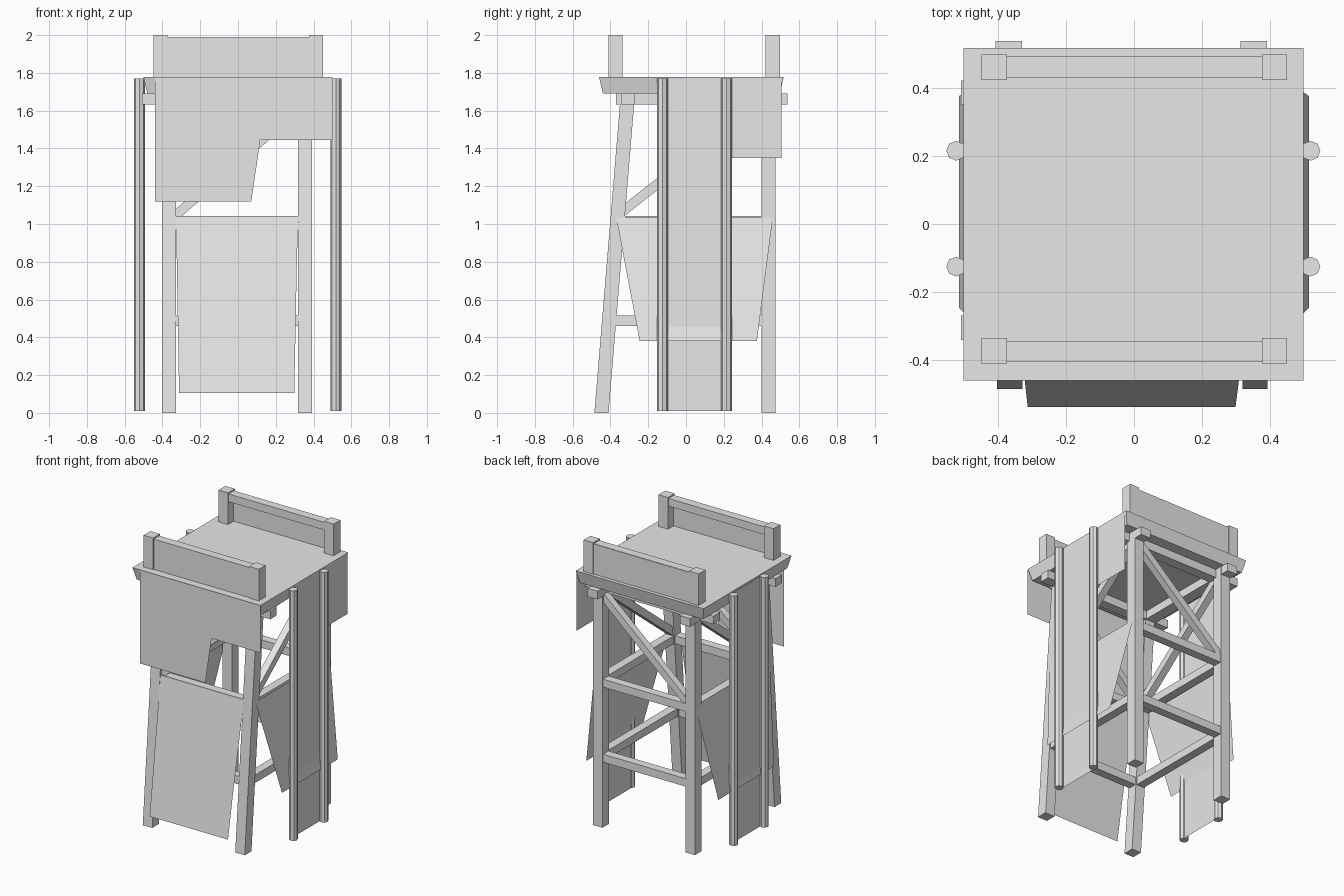
import bpy
import bmesh
from mathutils import Vector

cube = bpy.data.objects.get("Cube")
if cube:
    bpy.data.objects.remove(cube, do_unlink=True)

grey = bpy.data.materials.new("weathered_grey")
grey.use_nodes = True
grey.diffuse_color = (0.8, 0.8, 0.8, 1)
grey.node_tree.nodes["Principled BSDF"].inputs["Base Color"].default_value = (0.8, 0.8, 0.8, 1)


def finish(name, bm):
    mesh = bpy.data.meshes.new(name)
    bm.to_mesh(mesh)
    bm.free()
    mesh.materials.append(grey)
    obj = bpy.data.objects.new(name, mesh)
    bpy.context.collection.objects.link(obj)
    return obj


def box(name, low, high, taper=0.0, lean=0.0):
    """Box between two corners; taper insets the bottom, lean shifts the top in y."""
    bm = bmesh.new()
    bmesh.ops.create_cube(bm, size=1)
    low, high = Vector(low), Vector(high)
    mid, size = (low + high) / 2, high - low
    for v in bm.verts:
        inset = taper if v.co.z < 0 else 0
        shift = lean if v.co.z > 0 else 0
        v.co = Vector((mid.x + v.co.x * (size.x - 2 * inset),
                       mid.y + v.co.y * (size.y - 2 * inset) + shift,
                       mid.z + v.co.z * size.z))
    return finish(name, bm)


def strut(name, start, end, thick=0.05):
    """Square bar between two points."""
    start, end = Vector(start), Vector(end)
    axis = end - start
    bm = bmesh.new()
    bmesh.ops.create_cube(bm, size=1)
    for v in bm.verts:
        v.co = Vector((v.co.x * thick, v.co.y * thick, v.co.z * axis.length))
    obj = finish(name, bm)
    obj.location = (start + end) / 2
    # keep the bar's sides square to the wall it braces
    up = Vector((0, 1, 0)) if abs(axis.x) > abs(axis.y) else Vector((1, 0, 0))
    z = axis.normalized()
    x = up.cross(z).normalized()
    y = z.cross(x)
    from mathutils import Matrix
    obj.rotation_euler = Matrix((x, y, z)).transposed().to_euler()
    return obj


def sheet(name, points):
    bm = bmesh.new()
    bm.faces.new([bm.verts.new(p) for p in points])
    return finish(name, bm)


LEG_X = {"right": -0.365, "left": 0.355}
LEAN = 0.14 / 1.69


def front_y(z):
    """Centre of the leaning front legs at a height."""
    return -0.447 + LEAN * z


BACK_Y = 0.438

# Legs, side beams and side braces
for side, x in LEG_X.items():
    box(f"front_leg_{side}", (x - 0.037, -0.485, 0), (x + 0.037, -0.41, 1.69), lean=0.14)
    box(f"back_leg_{side}", (x - 0.037, 0.4, 0), (x + 0.037, 0.475, 1.69))
    for level, z in (("lower", 0.487), ("middle", 1.015)):
        box(f"{level}_beam_{side}", (x - 0.03, front_y(z), z - 0.028),
            (x + 0.03, BACK_Y, z + 0.028))
    box(f"top_beam_{side}", (x - 0.042, -0.37, 1.632), (x + 0.036, 0.537, 1.69))
    strut(f"side_brace_{side}", (x, -0.37, 1.04), (x, 0.42, 1.66))

# Cross beams and braces on the front and back
for level, z in (("lower", 0.487), ("middle", 1.015)):
    for face, y in (("front", front_y(z)), ("back", BACK_Y)):
        box(f"{level}_beam_{face}", (-0.4, y - 0.03, z - 0.028), (0.388, y + 0.03, z + 0.028))
for face, y in (("front", -0.305), ("back", 0.385)):
    box(f"top_beam_{face}", (-0.508, y - 0.036, 1.632), (0.49, y + 0.036, 1.69))
strut("front_brace", (-0.36, front_y(1.04), 1.02), (0.35, front_y(1.64), 1.64))
strut("back_brace", (-0.36, BACK_Y, 1.02), (0.35, BACK_Y, 1.64))

# Platform with bevelled underside
box("platform", (-0.5, -0.46, 1.69), (0.497, 0.517, 1.777), taper=0.02)

# Railings: posts, top bar and outer board
for face, low, high, board in (("front", -0.41, -0.335, -0.4), ("back", 0.422, 0.497, 0.488)):
    for side, x in (("right", -0.41), ("left", 0.412)):
        box(f"{face}_post_{side}", (x - 0.037, low, 1.775), (x + 0.037, high, 2.0))
    box(f"{face}_top_bar", (-0.375, low + 0.006, 1.935), (0.378, high - 0.008, 1.99))
    box(f"{face}_rail_board", (-0.375, board - 0.004, 1.775), (0.378, board + 0.004, 1.988))

# Side poles, the sheets between them and the hanging side flaps
for side, sign, pole_x, sheet_x in (("right", -1, -0.522, -0.506), ("left", 1, 0.518, 0.5)):
    for place, y in (("front", -0.125), ("back", 0.215)):
        bm = bmesh.new()
        bmesh.ops.create_cone(bm, cap_ends=True, segments=8, radius1=0.029,
                              radius2=0.029, depth=1.76)
        bmesh.ops.translate(bm, verts=bm.verts, vec=(pole_x, y, 0.89))
        finish(f"{place}_pole_{side}", bm)
    sheet(f"side_sheet_{side}", [(sheet_x, -0.125, 0.01), (sheet_x, 0.215, 0.01),
                                 (sheet_x, 0.215, 1.77), (sheet_x, -0.125, 1.77)])
    top, bottom = 0.395 * sign, 0.514 * sign
    sheet(f"side_flap_{side}", [(top, -0.37, 1.035), (bottom, -0.245, 0.38),
                                (bottom, 0.375, 0.38), (top, 0.46, 1.035)])

# Front flaps
sheet("front_flap", [(-0.328, -0.395, 1.035), (-0.312, -0.537, 0.105),
                     (0.298, -0.537, 0.105), (0.316, -0.395, 1.035)])
sheet("front_inner_flap", [(-0.328, -0.39, 1.03), (-0.3, -0.49, 0.38),
                           (0.3, -0.49, 0.38), (0.318, -0.39, 1.03)])

# Panels hung from the platform
sheet("front_panel", [(-0.44, -0.463, 1.775), (-0.44, -0.463, 1.12), (0.07, -0.463, 1.12),
                      (0.118, -0.463, 1.445), (0.5, -0.463, 1.445), (0.5, -0.463, 1.775)])
sheet("side_panel", [(0.499, 0.0, 1.35), (0.499, 0.505, 1.35),
                     (0.499, 0.505, 1.775), (0.499, 0.0, 1.775)])
